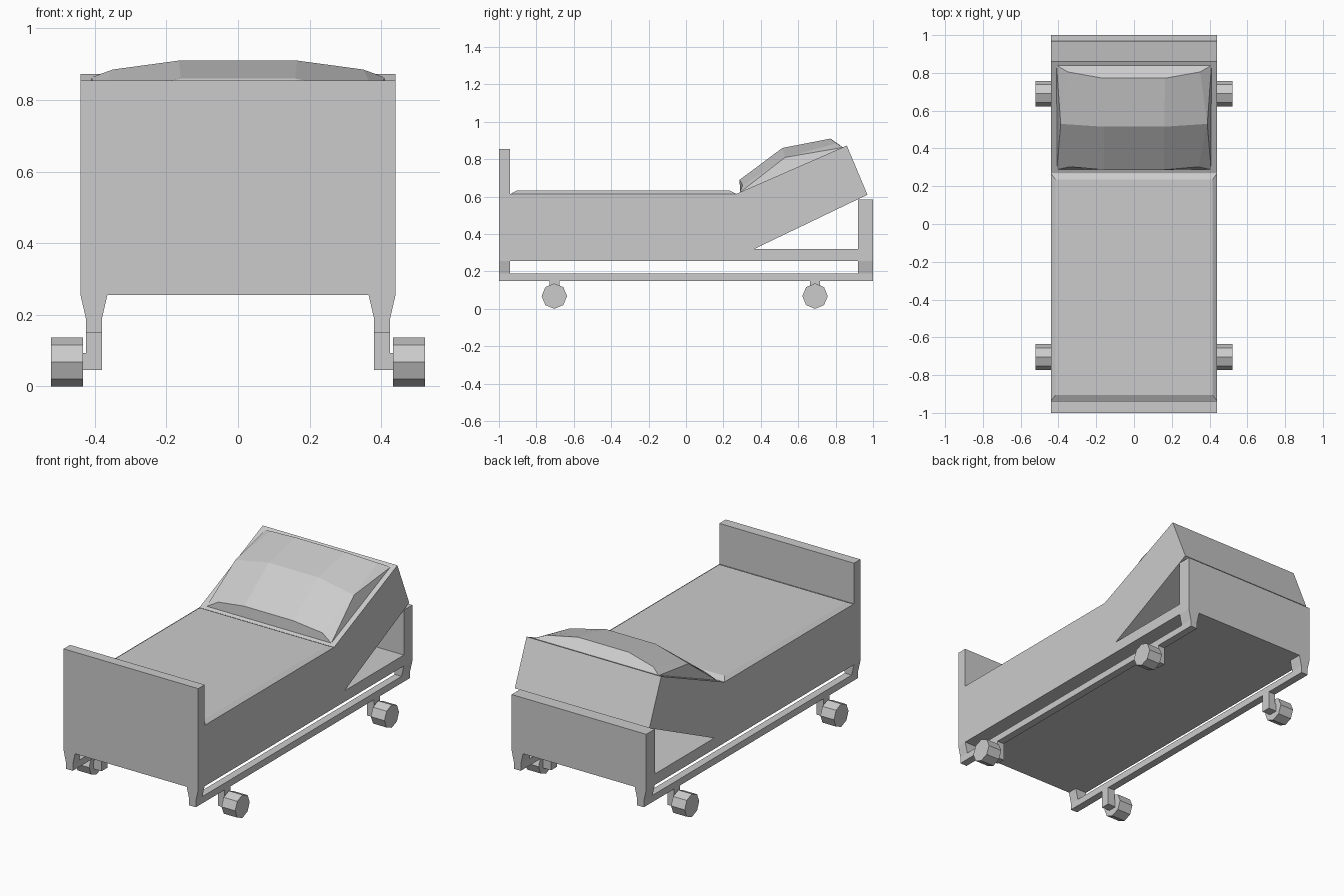
import bpy, bmesh, math

if "Cube" in bpy.data.objects:
    bpy.data.objects.remove(bpy.data.objects["Cube"])


def finish(name, bm):
    bmesh.ops.recalc_face_normals(bm, faces=bm.faces[:])
    me = bpy.data.meshes.new(name)
    bm.to_mesh(me)
    bm.free()
    ob = bpy.data.objects.new(name, me)
    bpy.context.collection.objects.link(ob)
    return ob


def extrude(name, pts, to3d, a, b):
    """Extrude a 2D profile from depth a to depth b."""
    bm = bmesh.new()
    lo = [bm.verts.new(to3d(p, a)) for p in pts]
    hi = [bm.verts.new(to3d(p, b)) for p in pts]
    bm.faces.new(lo)
    bm.faces.new(hi)
    n = len(pts)
    for i in range(n):
        j = (i + 1) % n
        bm.faces.new((lo[i], lo[j], hi[j], hi[i]))
    return finish(name, bm)


def along_x(p, d):
    return (d, p[0], p[1])


def along_y(p, d):
    return (p[0], d, p[1])


def box(name, x, y, z):
    pts = [(x[0], z[0]), (x[1], z[0]), (x[1], z[1]), (x[0], z[1])]
    return extrude(name, pts, along_y, y[0], y[1])


# Footboard and headboard with tapered legs
def board(name, top, y0, y1):
    half = [(0.365, 0.255), (0.38, 0.19), (0.38, 0.15), (0.425, 0.15),
            (0.425, 0.19), (0.44, 0.255), (0.44, top)]
    pts = half + [(-x, z) for x, z in reversed(half)]
    extrude(name, pts, along_y, y0, y1)


board("footboard", 0.855, -1.0, -0.94)
board("headboard", 0.585, 0.92, 1.0)

# Bed body with raised backrest
extrude("bed_body", [(-0.94, 0.255), (0.92, 0.255), (0.92, 0.32), (0.365, 0.32),
                     (0.97, 0.61), (0.86, 0.873), (0.27, 0.615), (-0.94, 0.615)],
        along_x, -0.44, 0.44)

# Mattress top panel with sloped edges
bm = bmesh.new()
rings = []
for x, y0, y1, z in ((0.44, -0.937, 0.268, 0.615), (0.415, -0.905, 0.235, 0.632)):
    rings.append([bm.verts.new(c) for c in
                  ((-x, y0, z), (x, y0, z), (x, y1, z), (-x, y1, z))])
bm.faces.new(rings[0])
bm.faces.new(rings[1])
for i in range(4):
    j = (i + 1) % 4
    bm.faces.new((rings[0][i], rings[0][j], rings[1][j], rings[1][i]))
finish("mattress_top", bm)

# Pillow: crowned 3 x 4 grid closed by a skirt down to the backrest
bm = bmesh.new()
rows = [((0.34, 0.303, 0.66), (0.16, 0.287, 0.69)),
        ((0.388, 0.53, 0.81), (0.16, 0.515, 0.86)),
        ((0.35, 0.805, 0.885), (0.165, 0.772, 0.91))]
g = [[bm.verts.new(c) for c in
      ((-a[0], a[1], a[2]), (-b[0], b[1], b[2]), b, a)] for a, b in rows]
fl, fr, bl, br = [bm.verts.new(c) for c in
                  ((-0.408, 0.288, 0.622), (0.408, 0.288, 0.622),
                   (-0.41, 0.84, 0.863), (0.41, 0.84, 0.863))]
for r in range(2):
    for c in range(3):
        bm.faces.new((g[r][c], g[r][c + 1], g[r + 1][c + 1], g[r + 1][c]))
bm.faces.new([fl, fr] + g[0][::-1])
bm.faces.new([br, bl] + g[2])
for front, back, c in ((fl, bl, 0), (fr, br, 3)):
    bm.faces.new((front, g[0][c], g[1][c]))
    bm.faces.new((front, g[1][c], back))
    bm.faces.new((back, g[1][c], g[2][c]))
bm.faces.new((fl, bl, br, fr))
finish("pillow", bm)

# Side rails, caster brackets, axles and octagonal wheels
for s, side in ((-1, "left"), (1, "right")):
    box("rail_" + side, (s * 0.38, s * 0.425), (-0.999, 0.999), (0.15, 0.19))
    for y, end in ((-0.704, "foot"), (0.69, "head")):
        tag = side + "_" + end
        box("bracket_" + tag, (s * 0.38, s * 0.425), (y - 0.027, y + 0.027), (0.045, 0.15))
        box("axle_" + tag, (s * 0.42, s * 0.435), (y - 0.025, y + 0.025), (0.045, 0.093))
        ring = [(y + 0.068 * math.cos(k * math.pi / 4),
                 0.068 + 0.068 * math.sin(k * math.pi / 4)) for k in range(8)]
        extrude("wheel_" + tag, ring, along_x, s * 0.433, s * 0.522)
